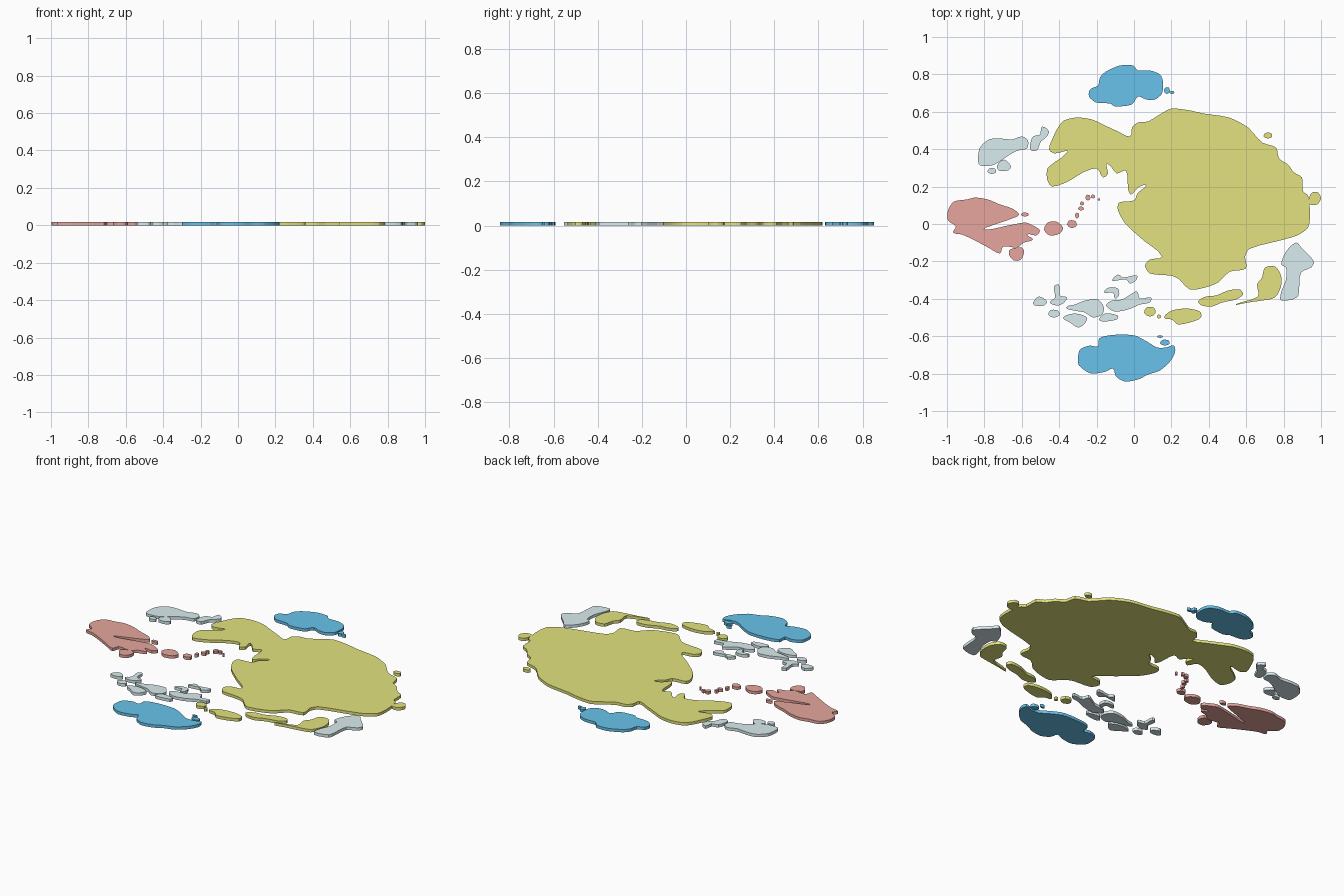
import bpy, bmesh, math
from mathutils import Vector

THICK = 0.017
UNIT = 187.0                     # outline units per model unit
ORIGIN = Vector((1134, 224.5))   # outline point that lands on x = y = 0


def material(name, rgb):
    m = bpy.data.materials.new(name)
    m.diffuse_color = (*rgb, 1)
    return m


YELLOW = material("yellow", (0.77, 0.765, 0.215))
RED = material("red", (0.79, 0.38, 0.34))
BLUE = material("blue", (0.14, 0.54, 0.83))
PALE = material("pale", (0.70, 0.84, 0.86))


def rounded(pts, steps=3):
    """Soft coastline through the points; tangents shortened to avoid overshoot."""
    out, n = [], len(pts)

    def tangent(i, span):
        d = pts[(i + 1) % n] - pts[i - 1]
        return d.normalized() * span * 0.75 if d.length else d

    for i in range(n):
        a, b = pts[i], pts[(i + 1) % n]
        span = (b - a).length
        ta, tb = tangent(i, span), tangent((i + 1) % n, span)
        for k in range(steps):
            t = k / steps
            out.append(a * (2*t**3 - 3*t**2 + 1) + ta * (t**3 - 2*t**2 + t)
                       + b * (3*t**2 - 2*t**3) + tb * (t**3 - t**2))
    return out


def land(name, mat, *flat):
    """Flat slab cut to an outline given as x, y, x, y, ..."""
    pts = [Vector((x - ORIGIN.x, ORIGIN.y - y)) / UNIT
           for x, y in zip(flat[::2], flat[1::2])]
    bm = bmesh.new()
    base = bm.faces.new([bm.verts.new((p.x, p.y, 0)) for p in rounded(pts)])
    top = bmesh.ops.extrude_face_region(bm, geom=[base], use_keep_orig=True)["geom"]
    bmesh.ops.translate(bm, vec=(0, 0, THICK),
                        verts=[v for v in top if isinstance(v, bmesh.types.BMVert)])
    bmesh.ops.triangulate(bm, faces=[f for f in bm.faces if len(f.verts) > 4])
    bmesh.ops.recalc_face_normals(bm, faces=bm.faces[:])
    me = bpy.data.meshes.new(name)
    bm.to_mesh(me)
    bm.free()
    me.materials.append(mat)
    ob = bpy.data.objects.new(name, me)
    bpy.context.collection.objects.link(ob)


def islet(name, mat, x, y, rx, ry):
    """Tiny rounded island."""
    ring = [(x + rx * math.cos(a), y + ry * math.sin(a))
            for a in (math.tau * i / 5 + 0.4 for i in range(5))]
    land(name, mat, *[c for p in ring for c in p])


# Main landmass with its western peninsula
land("main_land", YELLOW,
     1049, 150, 1053, 138, 1058, 128, 1064, 121, 1077, 118, 1092, 120, 1105, 126,
     1118, 132, 1130, 137, 1132, 128, 1138, 123, 1148, 122, 1163, 113, 1172, 109,
     1190, 111, 1203, 114, 1229, 118, 1248, 128, 1262, 143, 1276, 148, 1279, 159,
     1288, 165, 1294, 173, 1302, 178, 1303, 192, 1308, 196, 1310, 215, 1308, 228,
     1297, 236, 1280, 241, 1250, 249, 1245, 257, 1246, 269, 1230, 272, 1218, 283,
     1205, 288, 1190, 290, 1178, 279, 1170, 276, 1150, 274, 1145, 266, 1150, 260,
     1162, 257, 1145, 242, 1126, 225, 1118, 211, 1119, 203, 1134, 201, 1138, 193,
     1146, 186, 1138, 188, 1131, 195, 1128, 189, 1126, 171, 1117, 174, 1107, 164,
     1108, 174, 1103, 178, 1097, 169, 1083, 173, 1068, 182, 1052, 187, 1047, 179,
     1048, 168, 1068, 152, 1055, 154)

# Yellow islands
land("east_island", YELLOW, 1309, 199, 1312, 193, 1318, 193, 1321, 199, 1317, 205, 1310, 205)
islet("northeast_islet", YELLOW, 1268, 136, 4.5, 3)
land("south_island_a", YELLOW, 1164, 318, 1172, 311, 1187, 309, 1200, 312, 1201, 318,
     1193, 322, 1178, 325, 1172, 320)
land("south_island_b", YELLOW, 1198, 302, 1206, 297, 1216, 296, 1228, 291, 1240, 290,
     1243, 295, 1236, 300, 1222, 303, 1212, 307, 1202, 306)
land("south_island_c", YELLOW, 1235, 305, 1258, 297, 1257, 285, 1262, 278, 1265, 268,
     1275, 267, 1281, 276, 1281, 287, 1275, 298, 1262, 301, 1248, 303)
islet("south_islet_a", YELLOW, 1150, 312, 6, 5)
islet("south_islet_b", YELLOW, 1159, 317, 2, 2)

# Red western land, its inlet and the island chain leading east
land("west_land", RED,
     948, 221, 948, 211, 954, 202, 967, 200, 975, 198, 988, 200, 1000, 205, 1012, 209,
     1019, 215, 1012, 219, 998, 224, 984, 230, 1008, 226, 1025, 223, 1031, 225,
     1040, 231, 1036, 236, 1027, 235, 1033, 240, 1024, 243, 1017, 248, 1003, 247,
     1000, 254, 990, 249, 975, 241, 962, 235, 953, 233, 956, 227)
land("west_south_island", RED, 1010, 250, 1022, 248, 1024, 253, 1021, 260, 1014, 261, 1009, 255)
land("chain_island", RED, 1044, 230, 1048, 223, 1056, 222, 1063, 228, 1060, 234, 1050, 236)
for i, (x, y, rx, ry) in enumerate([(1072, 224.5, 5, 4), (1077, 216, 2, 3), (1081, 209, 3, 2),
                                    (1082, 204, 2, 2), (1088, 198, 2.5, 3), (1093, 197, 2, 2),
                                    (1099, 200, 1.3, 1.3), (1025, 215, 4, 2)]):
    islet(f"chain_islet_{i}", RED, x, y, rx, ry)

# Blue northern and southern lands
land("north_land", BLUE,
     1089, 97, 1090, 90, 1098, 86, 1100, 78, 1106, 72, 1120, 66, 1133, 66, 1138, 71,
     1150, 71, 1160, 75, 1163, 82, 1162, 94, 1155, 100, 1146, 100, 1138, 97, 1132, 105,
     1115, 107, 1110, 104, 1096, 103)
land("south_land", BLUE,
     1078, 358, 1080, 350, 1090, 346, 1098, 347, 1099, 339, 1108, 336, 1121, 335,
     1135, 336, 1147, 342, 1157, 348, 1166, 348, 1174, 346, 1175, 353, 1170, 362,
     1160, 371, 1148, 375, 1138, 380, 1125, 382, 1116, 377, 1113, 369, 1106, 372,
     1091, 374, 1079, 366)
for i, (x, y, rx, ry) in enumerate([(1167, 91, 3, 3.5), (1172, 93, 2.5, 1.5),
                                    (1160, 337, 3, 1.3), (1165, 343, 5, 3)]):
    islet(f"polar_islet_{i}", BLUE, x, y, rx, ry)

# Pale northwest islands
land("northwest_island_a", PALE, 978, 160, 980, 148, 989, 140, 1000, 139, 1012, 140,
     1022, 137, 1028, 141, 1027, 149, 1018, 151, 1010, 155, 998, 163, 992, 166, 980, 166)
land("northwest_island_b", PALE, 997, 166, 1004, 160, 1011, 167, 1008, 171, 999, 171)
land("northwest_island_c", PALE, 1030, 146, 1033, 137, 1040, 135, 1042, 127, 1049, 132,
     1046, 138, 1041, 142, 1037, 151, 1031, 151)
islet("northwest_islet", PALE, 992, 171.5, 4.5, 3)

# Pale southeast island
land("southeast_island", PALE, 1281, 301, 1281, 293, 1286, 280, 1286, 268, 1281, 265,
     1286, 252, 1296, 243, 1302, 249, 1314, 262, 1311, 268, 1301, 273, 1299, 290, 1297, 298)

# Pale southwest archipelago
for i, outline in enumerate([
    (1033, 303, 1039, 297, 1047, 302, 1044, 306, 1035, 306),
    (1050, 303, 1055, 298, 1054, 287, 1059, 285, 1060, 296, 1067, 298, 1063, 304, 1057, 306),
    (1063, 318, 1075, 314, 1087, 318, 1084, 325, 1078, 328, 1070, 323),
    (1066, 308, 1075, 305, 1085, 301, 1098, 300, 1104, 308, 1102, 315, 1093, 318, 1085, 313, 1074, 311),
    (1099, 320, 1105, 314, 1118, 316, 1117, 320, 1103, 322),
    (1106, 306, 1112, 301, 1122, 300, 1132, 294, 1137, 292, 1140, 299, 1151, 298,
     1150, 303, 1140, 305, 1128, 310, 1115, 312),
    (1104, 293, 1109, 288, 1118, 289, 1119, 296, 1115, 299, 1113, 293),
    (1112, 281, 1118, 275, 1123, 278, 1137, 276, 1136, 281, 1130, 284, 1126, 280, 1117, 281),
]):
    land(f"southwest_island_{i}", PALE, *outline)
islet("southwest_islet", PALE, 1054, 314, 6, 4)
